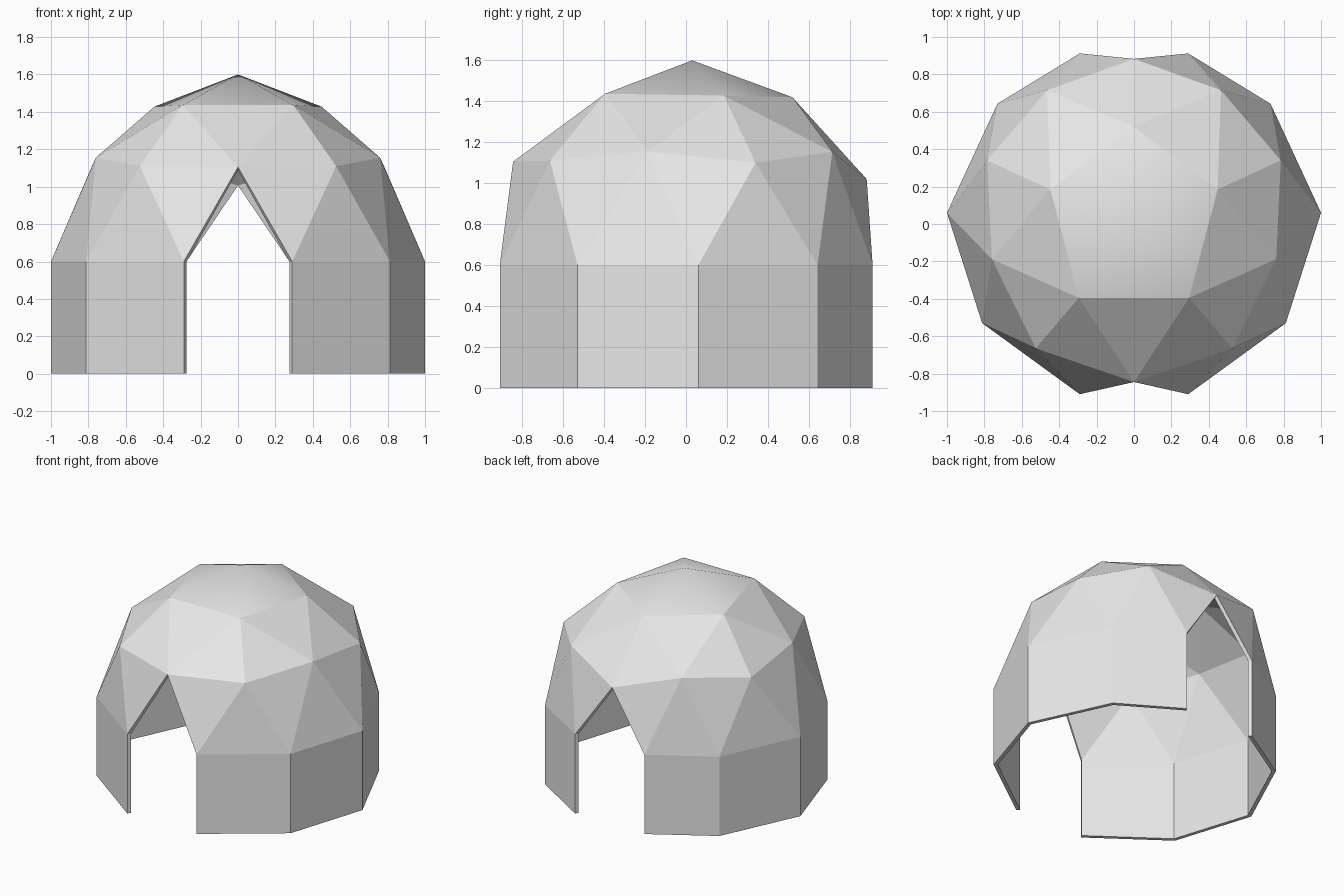
import bpy
import bmesh

cube = bpy.data.objects.get("Cube")
if cube:
    bpy.data.objects.remove(cube, do_unlink=True)

grey = bpy.data.materials.new("light grey")
grey.use_nodes = True
COLOUR = (0.8, 0.8, 0.8, 1)
grey.diffuse_color = COLOUR
grey.node_tree.nodes["Principled BSDF"].inputs["Base Color"].default_value = COLOUR


def full_ring(bm, half, start=None, end=None):
    """Ring running front to back on +x, then mirrored back to the front."""
    pts = ([start] if start else []) + half + ([end] if end else [])
    pts += [(-x, y, z) for x, y, z in reversed(half)]
    return [bm.verts.new(p) for p in pts]


bm = bmesh.new()

# Rings of a two-frequency geodesic dome
apex = bm.verts.new((0, 0.03, 1.6))
crown = full_ring(bm, [(0.295, -0.395, 1.437), (0.447, 0.185, 1.428)],
                  end=(0, 0.52, 1.42))
waist = full_ring(bm, [(0.525, -0.665, 1.11), (0.76, -0.188, 1.155),
                       (0.785, 0.34, 1.10), (0.465, 0.715, 1.153)],
                  start=(0, -0.845, 1.105), end=(0, 0.883, 1.02))
eave_half = [(0.29, -0.91), (0.812, -0.53), (1.0, 0.06), (0.73, 0.643), (0.29, 0.912)]
eave = full_ring(bm, [(x, y, 0.6) for x, y in eave_half])
foot = full_ring(bm, [(x, y, 0) for x, y in eave_half])

# Smooth cap
for i in range(5):
    bm.faces.new((apex, crown[i], crown[(i + 1) % 5])).smooth = True

# Upper triangles: each crown corner meets three waist corners
for i in range(5):
    a, b = crown[i], crown[(i + 1) % 5]
    left, mid, right = waist[2 * i], waist[2 * i + 1], waist[(2 * i + 2) % 10]
    bm.faces.new((a, left, mid))
    bm.faces.new((a, mid, right))
    bm.faces.new((a, right, b))

# Lower triangles and walls, left open at the front and back doorways
for i in range(10):
    e0, e1 = eave[i - 1], eave[i]
    bm.faces.new((waist[i], e1, waist[(i + 1) % 10]))
    if i not in (0, 5):
        bm.faces.new((waist[i], e0, e1))
        bm.faces.new((e0, foot[i - 1], foot[i], e1))

bmesh.ops.recalc_face_normals(bm, faces=bm.faces)
mesh = bpy.data.meshes.new("dome_shell")
bm.to_mesh(mesh)
bm.free()
mesh.materials.append(grey)
dome = bpy.data.objects.new("dome_shell", mesh)
bpy.context.collection.objects.link(dome)

# Wall thickness, grown inwards
shell = dome.modifiers.new("thickness", "SOLIDIFY")
shell.thickness = 0.027
shell.offset = -1
shell.use_even_offset = True
